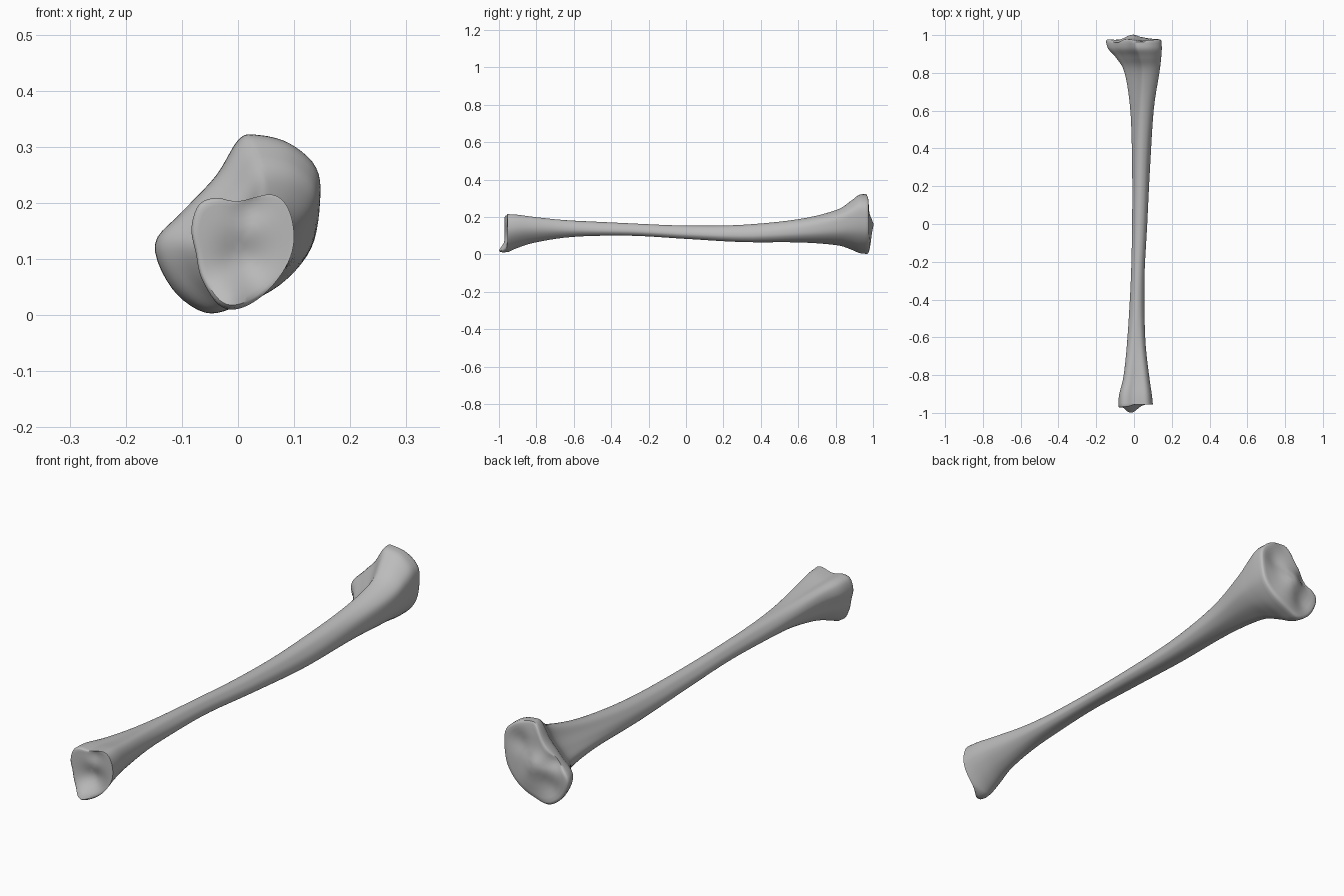
import bpy
import bmesh
from math import sin, cos, pi, exp
from mathutils import Vector

cube = bpy.data.objects.get("Cube")
if cube:
    bpy.data.objects.remove(cube, do_unlink=True)

STEPS = 5       # samples between neighbouring control points
COUNT = 13      # control points in each outline

# Cross-section outlines (x, z), clockwise from the top
ankle_outline = [(0, .204), (.06, .216), (.09, .19), (.1, .135), (.085, .085),
                 (.045, .035), (0, .01), (-.035, .018), (-.065, .065),
                 (-.075, .11), (-.083, .155), (-.07, .197), (-.04, .21)]
knee_outline = [(.03, .325), (.09, .31), (.14, .265), (.147, .2), (.13, .115),
                (.075, .05), (0, .012), (-.06, 0), (-.12, .045),
                (-.15, .125), (-.1, .185), (-.04, .25), (0, .315)]

# Shaft stations: y, x min, x max, z min, z max
stations = [(-.955, -.083, .1, .01, .215), (-.9, -.078, .094, .035, .212),
            (-.8, -.055, .08, .065, .2), (-.6, -.035, .06, .094, .182),
            (-.3, -.017, .055, .1, .166), (0, -.01, .07, .083, .154),
            (.3, -.01, .085, .066, .158), (.6, -.02, .105, .064, .188),
            (.8, -.05, .135, .05, .236), (.88, -.095, .144, .027, .285),
            (.925, -.135, .147, .008, .318), (.96, -.148, .146, .003, .322)]


def spline(a, b, c, d, t):
    return 0.5 * (2 * b + (c - a) * t + (2 * a - 5 * b + 4 * c - d) * t * t
                  + (3 * b - a - 3 * c + d) * t ** 3)


def smoothstep(start, end, value):
    t = min(max((value - start) / (end - start), 0), 1)
    return t * t * (3 - 2 * t)


def unit_outline(points):
    """Smooth a closed outline and fit it in the unit square."""
    pts = [Vector(p) for p in points]
    curve = [spline(*[pts[(i + k) % COUNT] for k in (-1, 0, 1, 2)], s / STEPS)
             for i in range(COUNT) for s in range(STEPS)]
    low = [min(p[k] for p in curve) for k in (0, 1)]
    high = [max(p[k] for p in curve) for k in (0, 1)]
    return [Vector([(p[k] - low[k]) / (high[k] - low[k]) for k in (0, 1)])
            for p in curve]


def shaft_point(i):
    a = pi / 2 - 2 * pi * i / COUNT
    r = 1 + 0.06 * cos(3 * (a - pi / 2))
    return (r * cos(a), r * sin(a))


ankle = unit_outline(ankle_outline)
knee = unit_outline(knee_outline)
shaft = unit_outline([shaft_point(i) for i in range(COUNT)])


def section(row):
    """Blend the outlines and fit them to one station."""
    y, x0, x1, z0, z1 = row
    to_ankle = smoothstep(-.4, -.92, y)
    to_knee = smoothstep(.3, .93, y)
    ring = []
    for a, k, s in zip(ankle, knee, shaft):
        p = s + (a - s) * to_ankle + (k - s) * to_knee
        ring.append(Vector((x0 + (x1 - x0) * p.x, y, z0 + (z1 - z0) * p.y)))
    return ring


def bump(x, z, cx, cz, size):
    return exp(-((x - cx) ** 2 + (z - cz) ** 2) / size ** 2)


# Relief of the joint surfaces
def ankle_face(x, z):
    y = -.964 + .1 * x
    y -= .034 * bump(x, z, -.015, .015, .045)
    y += .02 * bump(x, z, .01, .1, .045)
    y += .012 * bump(x, z, .02, .19, .03)
    return y


def knee_face(x, z):
    y = .978
    y += .022 * bump(x, z, -.01, .16, .045)
    y += .012 * bump(x, z, .02, .09, .06)
    y -= .014 * bump(x, z, .07, .23, .045)
    y -= .012 * bump(x, z, -.07, .08, .045)
    y -= .02 * bump(x, z, -.09, .19, .035)
    y -= .012 * bump(x, z, .03, .33, .05)
    return y


def cap_rings(ring, face):
    """Round over the rim, then follow the relief to the middle."""
    middle = sum(ring, Vector()) / len(ring)
    rings = []
    for scale, blend in ((1, .5), (.975, .85), (.93, 1), (.84, 1), (.72, 1),
                         (.58, 1), (.43, 1), (.28, 1), (.12, 1)):
        loop = []
        for p in ring:
            q = middle + (p - middle) * scale
            q.y += (face(q.x, q.z) - q.y) * blend
            loop.append(q)
        rings.append(loop)
    return rings


# Rows along the whole bone
rows = [Vector(r) for r in stations]
last = len(rows) - 1
path = []
for i in range(last):
    near = [rows[min(max(i + k, 0), last)] for k in (-1, 0, 1, 2)]
    path += [spline(*near, s / STEPS) for s in range(STEPS)]
path.append(rows[last])
body = [section(r) for r in path]
rings = cap_rings(body[0], ankle_face)[::-1] + body[1:-1] \
    + cap_rings(body[-1], knee_face)

# Skin the rings
bm = bmesh.new()
loops = [[bm.verts.new(p) for p in ring] for ring in rings]
n = len(loops[0])
for a, b in zip(loops, loops[1:]):
    for i in range(n):
        j = (i + 1) % n
        bm.faces.new((a[i], a[j], b[j], b[i]))
bm.faces.new(loops[0])
bm.faces.new(loops[-1][::-1])
bmesh.ops.recalc_face_normals(bm, faces=bm.faces)
mesh = bpy.data.meshes.new("shin_bone")
bm.to_mesh(mesh)
bm.free()
bone = bpy.data.objects.new("shin_bone", mesh)
bpy.context.collection.objects.link(bone)

# Plain grey bone
grey = bpy.data.materials.new("bone_grey")
grey.use_nodes = True
colour = (.5, .5, .5, 1)
grey.diffuse_color = colour
grey.node_tree.nodes["Principled BSDF"].inputs["Base Color"].default_value = colour
mesh.materials.append(grey)

bpy.ops.object.select_all(action='DESELECT')
bone.select_set(True)
bpy.context.view_layer.objects.active = bone
bpy.ops.object.shade_smooth_by_angle(angle=pi / 4)
